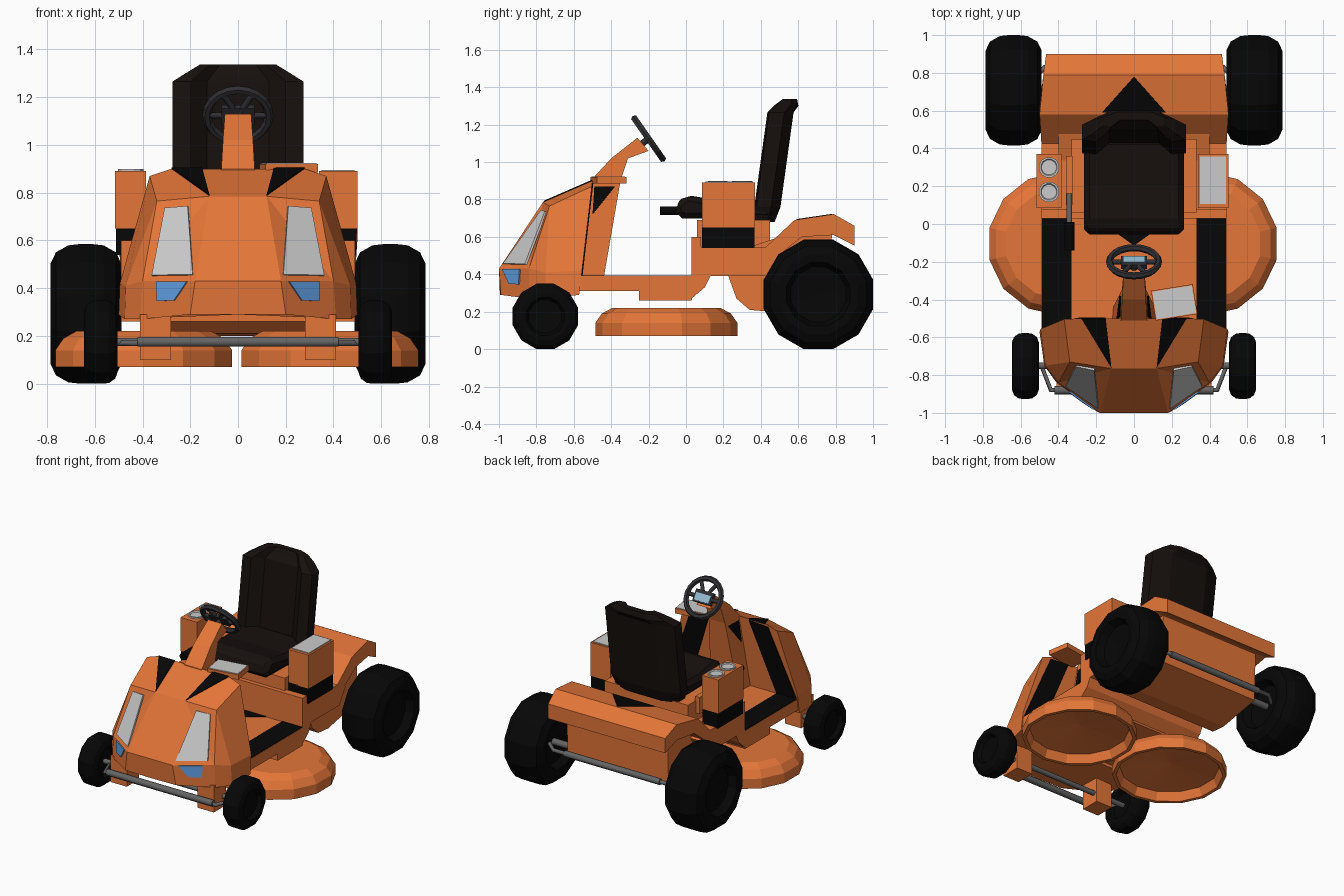
import bpy, bmesh, math
from mathutils import Vector, Matrix

if "Cube" in bpy.data.objects:
    bpy.data.objects.remove(bpy.data.objects["Cube"])


def material(name, r, g, b):
    m = bpy.data.materials.new(name)
    m.diffuse_color = (r, g, b, 1)
    m.use_nodes = True
    m.node_tree.nodes["Principled BSDF"].inputs["Base Color"].default_value = m.diffuse_color
    return m


ORANGE = material("orange paint", 0.78, 0.18, 0.04)
BLACK = material("black rubber", 0.002, 0.002, 0.002)
SEAT = material("dark seat", 0.008, 0.005, 0.004)
DARK = material("dark metal", 0.03, 0.03, 0.035)
STEEL = material("steel", 0.13, 0.13, 0.13)
PALE = material("pale grey", 0.55, 0.55, 0.55)
BLUE = material("blue glass", 0.12, 0.36, 0.8)
PLATE = material("pale blue plate", 0.3, 0.5, 0.65)


def mesh(name, verts, faces, mat, mirror=False, bevel=0):
    me = bpy.data.meshes.new(name)
    me.from_pydata([tuple(v) for v in verts], [], faces)
    bm = bmesh.new()
    bm.from_mesh(me)
    bmesh.ops.remove_doubles(bm, verts=bm.verts, dist=1e-5)
    bmesh.ops.recalc_face_normals(bm, faces=bm.faces)
    bm.to_mesh(me)
    bm.free()
    me.materials.append(mat)
    ob = bpy.data.objects.new(name, me)
    bpy.context.collection.objects.link(ob)
    if mirror:
        ob.modifiers.new("mirror", 'MIRROR')
    if bevel:
        b = ob.modifiers.new("bevel", 'BEVEL')
        b.width, b.segments = bevel, 1
    return ob


def loft(name, rings, mat, closed=False, **kw):
    n, k = len(rings[0]), len(rings)
    verts = [p for r in rings for p in r]
    faces = [(i * n + j, i * n + (j + 1) % n, (i + 1) % k * n + (j + 1) % n, (i + 1) % k * n + j)
             for i in range(k if closed else k - 1) for j in range(n)]
    if not closed:
        faces += [tuple(range(n)), tuple(range((k - 1) * n, k * n))]
    return mesh(name, verts, faces, mat, **kw)


def side_profile(name, pts, mat, **kw):
    """Points are (y, z, half width)."""
    return loft(name, [[(s * w, y, z) for y, z, w in pts] for s in (-1, 1)], mat, **kw)


def patch(name, pts, mat, t=0.006, mirror=True):
    pts = [Vector(p) for p in pts]
    n = (pts[1] - pts[0]).cross(pts[2] - pts[0]).normalized() * t
    return loft(name, [[p - n for p in pts], [p + n for p in pts]], mat, mirror=mirror)


def box(name, x, y, z, mat, **kw):
    return loft(name, [[(x[0], y[0], h), (x[1], y[0], h), (x[1], y[1], h), (x[0], y[1], h)] for h in z], mat, **kw)


def lathe(name, prof, loc, axis, n, mat):
    """Closed profile of (radius, height) turned about x or z."""
    rings = []
    for i in range(n):
        a = 2 * math.pi * (i + 0.5) / n
        c, s = math.cos(a), math.sin(a)
        rings.append([Vector(loc) + Vector((h, r * c, r * s) if axis == 'X' else (r * c, r * s, h)) for r, h in prof])
    return loft(name, rings, mat, closed=True)


def rod(name, pts, r, mat):
    cu = bpy.data.curves.new(name, 'CURVE')
    cu.dimensions, cu.bevel_depth, cu.bevel_resolution, cu.use_fill_caps = '3D', r, 1, True
    sp = cu.splines.new('POLY')
    sp.points.add(len(pts) - 1)
    for p, q in zip(sp.points, pts):
        p.co = (*q, 1)
    cu.materials.append(mat)
    ob = bpy.data.objects.new(name, cu)
    bpy.context.collection.objects.link(ob)
    return ob


# Wheels
def wheel(name, x, y, R, w, n):
    half = [(0, .55), (.5, .6), (.58, .97), (.72, 1), (.88, .85), (.98, .5), (1, .15)]
    prof = [(r * R, h * w) for r, h in half] + [(r * R, -h * w) for r, h in reversed(half)]
    lathe(name, prof, (x, y, R * math.cos(math.pi / n)), 'X', n, BLACK)


for s, side in ((-1, "left"), (1, "right")):
    wheel(side + "_rear_wheel", s * .637, .708, .303, .148, 12)
    wheel(side + "_front_wheel", s * .575, -.752, .181, .071, 12)

# Hood, built as one half and mirrored
y_back = lambda z: -.5 - .07 * (.9 - z) / .6
H = [(0, -.5, .9), (.28, -.5, .9), (.37, y_back(.87), .87), (.495, y_back(.42), .42), (.5, y_back(.29), .29),
     (0, -.765, .785), (.12, -.765, .785), (.34, -.73, .765),
     (0, -1, .43), (.18, -1, .43), (.40, -.84, .43), (.47, -.75, .41),
     (0, -.995, .29), (.2, -.99, .29), (.41, -.84, .27), (.475, -.75, .27), (0, y_back(.29), .29)]
mesh("hood", H, [(0, 1, 6, 5), (1, 2, 7, 6), (5, 6, 9, 8), (6, 7, 10), (6, 10, 9), (7, 11, 10), (2, 3, 11, 7),
                 (8, 9, 13, 12), (9, 10, 14, 13), (10, 11, 15, 14), (3, 4, 15, 11),
                 (0, 1, 2, 3, 4, 16), (12, 13, 14, 15, 4, 16)], ORANGE, mirror=True)


def on_quad(ids, uvs):
    a, b, c, d = (Vector(H[i]) for i in ids)
    return [a.lerp(b, u).lerp(d.lerp(c, u), v) for u, v in uvs]


patch("headlight_lens", on_quad((6, 7, 10, 9), [(.38, .1), (.82, .1), (.84, .93), (.06, .93)]), PALE)
patch("marker_lamp", on_quad((9, 10, 14, 13), [(.14, .02), (.72, .02), (.68, .55), (.34, .55)]), BLUE, .008)
patch("hood_stripe", [(.15, -.5, .9), (.278, -.5, .9), (.12, -.76, .787)], BLACK)
patch("firewall_stripe", [(x, y_back(z), z) for x, z in ((.15, .89), (.3, .88), (.485, .4), (.33, .39))], BLACK)

# Steering column and dash tray
side_profile("steering_column", [(-.57, .38, .12), (-.51, .9, .07), (-.4, 1.02, .063), (-.26, 1.13, .055),
                                 (-.2, 1.06, .055), (-.31, 1.02, .06), (-.35, .9, .065), (-.44, .38, .11)], ORANGE)
patch("column_stripe", [(.07, -.49, .87), (.07, -.38, .87), (.085, -.5, .72)], BLACK, .008)
turn = Matrix.Translation((.213, -.415, 0)) @ Matrix.Rotation(math.radians(9), 4, 'Z')
for name, dx, dy, z, m in (("dash_tray", .112, .08, (.885, .92), ORANGE), ("dash_tray_inset", .106, .074, (.91, .924), PALE)):
    box(name, (-dx, dx), (-dy, dy), z, m).matrix_world = turn

# Steering wheel, tilted toward the driver
tilt = Matrix.Translation((0, -.2, 1.125)) @ Matrix.Rotation(math.radians(-55), 4, 'X')
bpy.ops.mesh.primitive_torus_add(major_segments=20, minor_segments=6, major_radius=.13, minor_radius=.019)
rim = bpy.context.object
rim.name = "steering_wheel_rim"
rim.data.materials.append(DARK)
rim.matrix_world = tilt
for i, a in enumerate((0, 180, 240, 300)):
    a = math.radians(a)
    rod("steering_spoke_%d" % i, [(0, 0, -.004), (.13 * math.cos(a), .13 * math.sin(a), 0)], .014, DARK).matrix_world = tilt
box("steering_hub", (-.07, .07), (-.045, .04), (-.015, .01), DARK).matrix_world = tilt
box("steering_plate", (-.058, .058), (-.022, .03), (.005, .015), PLATE).matrix_world = tilt
rod("steering_shaft", [(0, -.2, 1.125), (0, -.26, 1.08)], .02, DARK)

# Floor with foot mats
side_profile("floor", [(y, z, .49) for y, z in ((-.57, .31), (-.57, .39), (.06, .39), (.03, .26), (-.25, .26), (-.25, .31))], ORANGE)
box("foot_mat", (.33, .488), (-.56, .03), (.385, .394), BLACK, mirror=True)
patch("floor_marking", [(-.2, .03, .391), (.2, .03, .391), (0, -.115, .391)], BLACK, .003, mirror=False)

# Rear body, lower casing and fender
side_profile("rear_deck", [(y, z, .49) for y, z in ((.03, .27), (.03, .6), (.08, .6), (.08, .545), (.45, .545), (.52, .5),
                                                   (.45, .39), (.13, .39), (.1, .33))], ORANGE)
side_profile("rear_casing", [(y, z, .4) for y, z in ((.2, .5), (.23, .38), (.27, .27), (.34, .21), (.45, .2),
                                                    (.77, .26), (.78, .62), (.5, .6))], ORANGE)
side_profile("rear_fender", [(.42, .54, .49), (.58, .69, .5), (.79, .722, .48), (.9, .66, .465), (.9, .555, .465),
                             (.79, .61, .48), (.62, .6, .5), (.43, .45, .49)], ORANGE)
patch("fender_stripe", [(-.17, .59, .692), (.17, .59, .692), (0, .78, .72)], BLACK, .003, mirror=False)

# Seat on its base
box("seat_base", (-.33, .33), (.06, .45), (.53, .69), ORANGE)
side_profile("seat_cushion", [(-.05, .7, .265), (-.06, .77, .265), (0, .825, .265), (.2, .79, .265), (.45, .8, .265),
                              (.47, .69, .265)], SEAT, bevel=.03)
sec = [(-.275, -.05), (-.2, -.06), (-.13, 0), (.13, 0), (.2, -.06), (.275, -.05), (.275, .03), (.15, .08), (-.15, .08), (-.275, .03)]
loft("seat_back", [[(x * sx, yo + y * sy, z) for x, y in sec] for z, yo, sx, sy in
                   ((.68, .41, .9, .8), (.76, .425, 1, 1), (1.265, .495, 1, 1), (1.3, .525, .8, .95), (1.337, .55, .58, .55))], SEAT)

# Side pods with cup holders on the left and a tray on the right
for side, x in (("left", (-.515, -.385)), ("right", (.34, .5))):
    box(side + "_pod", x, (.085, .37), (.65, .89), ORANGE)
    box(side + "_pod_foot", (x[0] + .003, x[1] - .003), (.085, .367), (.54, .655), BLACK)
for i, y in enumerate((.17, .3)):
    lathe("cup_holder_%d" % i, [(0, .88), (.055, .88), (.055, .9), (.045, .9), (.04, .893), (0, .893)], (-.45, y, 0), 'Z', 12, PALE)
box("pod_tray", (.35, .488), (.105, .358), (.88, .896), PALE)

# Height lever beside the seat
box("lever_slot", (-.36, -.325), (.1, .36), (.6, .72), ORANGE)
rod("lever_shaft", [(-.342, -.02, .74), (-.342, .16, .72)], .015, STEEL)
rod("lever_grip", [(-.342, -.14, .74), (-.342, .01, .74)], .026, BLACK)

# Twin cutting decks, hollow underneath
deck = [(0, .22), (.29, .22), (.345, .19), (.38, .14), (.38, .07), (.355, .07), (.33, .13), (0, .17)]
for side, x in (("left", -.395), ("right", .385)):
    lathe(side + "_cutting_deck", deck, (x, -.105, 0), 'Z', 14, ORANGE)

# Axles, tie bars and brackets
box("front_bracket", (.28, .41), (-.86, -.72), (.1, .29), ORANGE, mirror=True)
rod("front_axle", [(-.56, -.75, .175), (.56, -.75, .175)], .018, STEEL)
rod("front_tie_bar", [(-.53, -.75, .17), (-.49, -.75, .17), (-.44, -.88, .17), (.44, -.88, .17), (.49, -.75, .17), (.53, -.75, .17)], .013, STEEL)
rod("front_tie_sleeve", [(-.42, -.88, .175), (.42, -.88, .175)], .023, STEEL)
rod("rear_axle", [(-.6, .71, .295), (.6, .71, .295)], .024, STEEL)
rod("rear_tie_bar", [(-.55, .76, .3), (-.47, .83, .3), (.47, .83, .3), (.55, .76, .3)], .014, STEEL)
rod("rear_tie_sleeve", [(-.38, .83, .3), (.38, .83, .3)], .022, STEEL)
